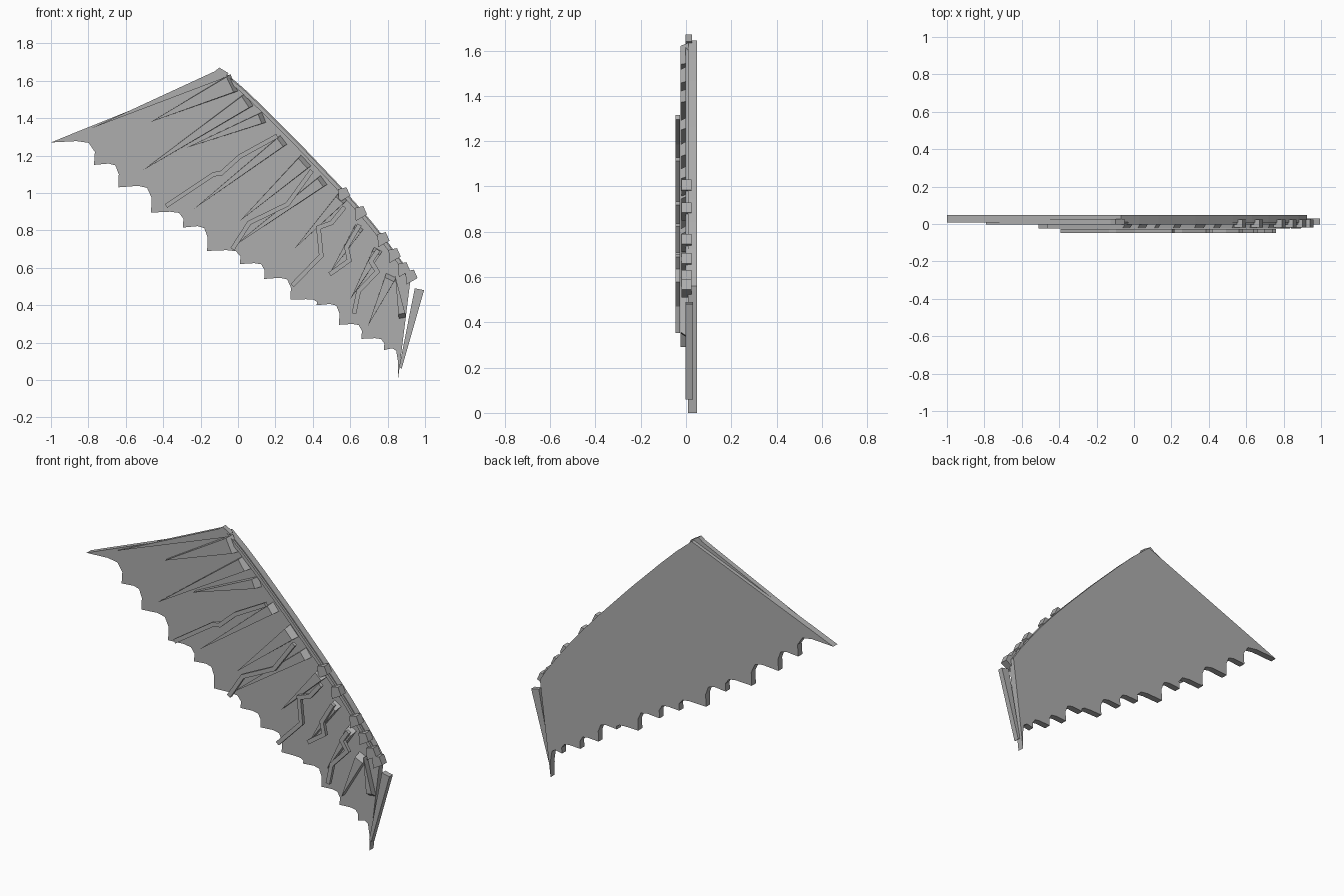
import bpy, bmesh
from mathutils import Vector

grey = bpy.data.materials.new("stone_grey")
grey.diffuse_color = (0.42, 0.42, 0.42, 1)


def prism(name, front, y0, y1, back=None):
    """Slab between front outline at y0 and back outline at y1 (x, z points)."""
    back = back or front
    bm = bmesh.new()
    f = [bm.verts.new((x, y0, z)) for x, z in front]
    b = [bm.verts.new((x, y1, z)) for x, z in back]
    bm.faces.new(f)
    bm.faces.new(b[::-1])
    n = len(f)
    for i in range(n):
        j = (i + 1) % n
        bm.faces.new((f[j], f[i], b[i], b[j]))
    bmesh.ops.recalc_face_normals(bm, faces=bm.faces)
    me = bpy.data.meshes.new(name)
    bm.to_mesh(me)
    bm.free()
    me.materials.append(grey)
    ob = bpy.data.objects.new(name, me)
    bpy.context.collection.objects.link(ob)
    return ob


def side(d):
    return Vector((-d.y, d.x)).normalized()


def ribbon(points, width):
    """Outline of a constant-width band along a polyline, with mitred bends."""
    p = [Vector(q) for q in points]
    left, right = [], []
    for i, q in enumerate(p):
        a = side(p[i] - p[i - 1]) if i else side(p[1] - p[0])
        b = side(p[i + 1] - p[i]) if i < len(p) - 1 else a
        m = (a + b).normalized()
        m *= width / 2 / max(m.dot(a), 0.6)
        left.append(q + m)
        right.append(q - m)
    return left + right[::-1]


# Wing membrane: arched leading edge and scalloped trailing edge
arch = [(-0.07, 1.645), (0.03, 1.56), (0.13, 1.465), (0.23, 1.365), (0.33, 1.265),
        (0.43, 1.16), (0.53, 1.055), (0.63, 0.945), (0.72, 0.84), (0.81, 0.725),
        (0.88, 0.63), (0.925, 0.56)]
tips = [(-1.0, 1.27), (-0.77, 1.15), (-0.64, 1.03), (-0.465, 0.895), (-0.295, 0.815),
        (-0.165, 0.69), (0.01, 0.62), (0.14, 0.54), (0.28, 0.43), (0.42, 0.40),
        (0.54, 0.295), (0.66, 0.22), (0.78, 0.16), (0.855, 0.0)]
scallop = [(0, 0), (0.6, -0.06), (0.88, 0.02), (1.02, 0.42)]
trailing = []
for (ax, az), (bx, bz) in zip(tips, tips[1:]):
    trailing += [(ax + u * (bx - ax), az + v * (bz - az)) for u, v in scallop]
trailing.append(tips[-1])
prism("wing_membrane", [(-0.89, 1.315)] + arch + trailing[::-1], 0.009, 0.048)

# Raised rim following the leading edge
rim_path = [(x - 0.01, z - 0.012) for x, z in arch]
prism("leading_rim", ribbon(rim_path, 0.02), -0.003, 0.012)

# Long edge spines at the two ends of the wing
prism("upper_spine", [(-0.79, 1.343), (-0.125, 1.65), (-0.10, 1.67), (-0.05, 1.64),
                      (-0.085, 1.61)], -0.002, 0.027)
prism("lower_spine", [(0.945, 0.49), (0.995, 0.48), (0.875, 0.06), (0.862, 0.07)],
      -0.002, 0.03)

# Tapering ribs: base centre, base width, tip
ribs = [
    ((-0.02, 1.59), 0.10, (-0.465, 1.38)),
    ((0.06, 1.50), 0.08, (-0.51, 1.12)),
    ((0.14, 1.405), 0.06, (-0.28, 1.24)),
    ((0.245, 1.285), 0.06, (-0.235, 0.915)),
    ((0.365, 1.175), 0.08, (0.01, 0.85)),
    ((0.46, 1.07), 0.06, (-0.03, 0.71)),
    ((0.56, 0.98), 0.06, (0.30, 0.70)),
    ((0.65, 0.82), 0.05, (0.49, 0.57)),
    ((0.75, 0.70), 0.05, (0.60, 0.43)),
    ((0.82, 0.56), 0.06, (0.695, 0.29)),
    ((0.88, 0.33), 0.04, (0.84, 0.56)),
]
for base, width, tip in ribs:
    b, t = Vector(base), Vector(tip)
    d = (b - t).normalized()
    s = side(d) * width / 2
    end = b - d * 0.025
    prism("rib", [t, end - s * 0.9, end + s * 0.9], -0.025, 0.012, [t, b - s, b + s])

# Small spurs along the lower part of the leading edge
for x, z in [(0.57, 1.0), (0.66, 0.90), (0.78, 0.76), (0.84, 0.675), (0.89, 0.60), (0.93, 0.56)]:
    prism("spur", [(x - 0.03, z - 0.05), (x + 0.03, z - 0.015), (x + 0.01, z + 0.03),
                   (x - 0.035, z + 0.02)], -0.02, 0.025)

# Zigzag veins standing proud of the ribs
veins = [
    [(-0.385, 0.93), (-0.13, 1.10), (-0.09, 1.105), (0.01, 1.195), (0.21, 1.305)],
    [(-0.03, 0.70), (0.06, 0.84), (0.265, 0.94), (0.395, 1.12)],
    [(0.29, 0.505), (0.445, 0.665), (0.43, 0.815), (0.50, 0.84), (0.57, 0.925)],
    [(0.49, 0.565), (0.595, 0.64), (0.58, 0.71), (0.65, 0.83)],
    [(0.62, 0.355), (0.645, 0.475), (0.745, 0.58), (0.71, 0.635), (0.75, 0.695)],
]
for path in veins:
    prism("vein", ribbon(path, 0.024), -0.047, -0.026)
